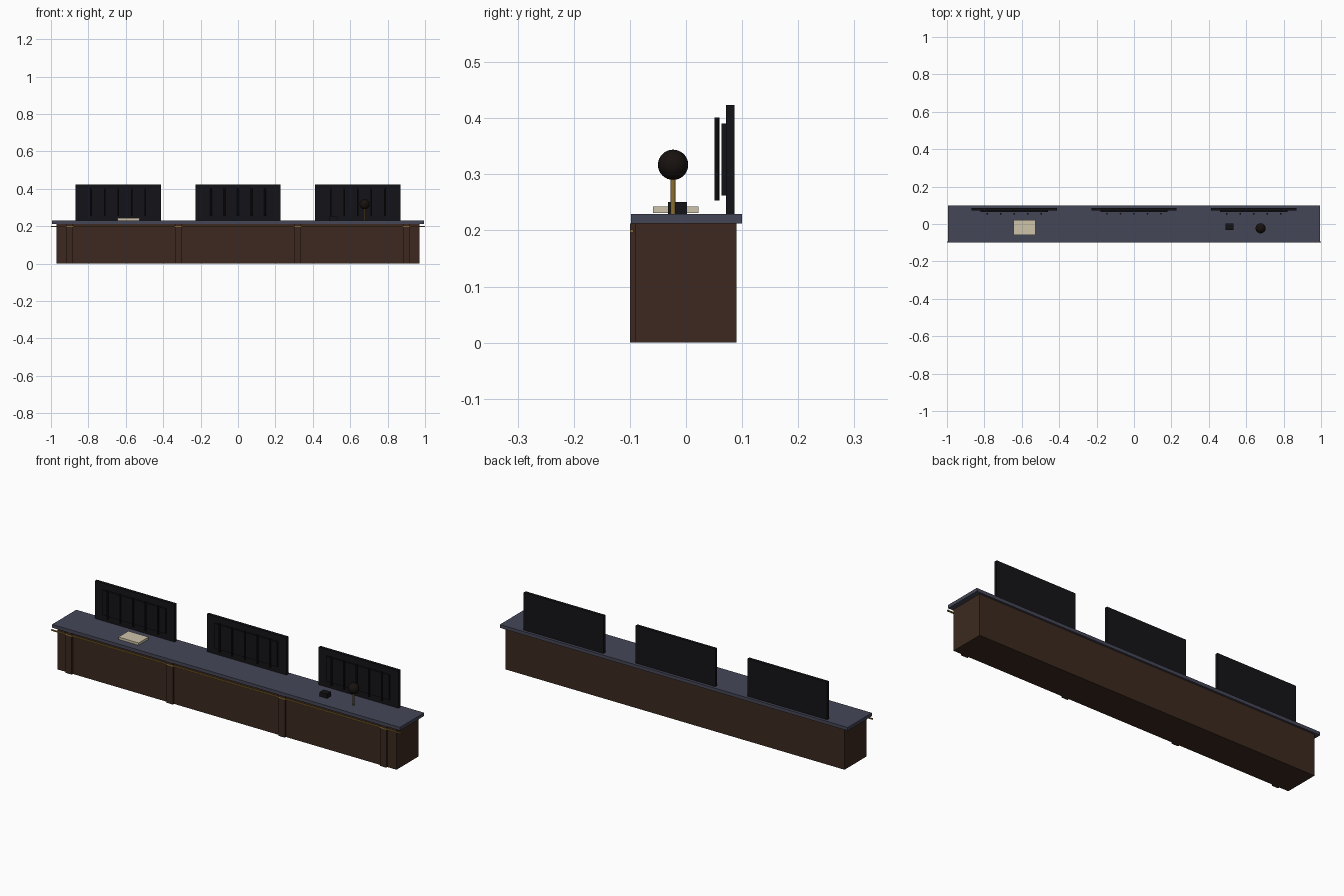
import bpy

if "Cube" in bpy.data.objects:
    bpy.data.objects.remove(bpy.data.objects["Cube"])


def material(name, rgb):
    m = bpy.data.materials.new(name)
    m.diffuse_color = (*rgb, 1)
    m.use_nodes = True
    m.node_tree.nodes["Principled BSDF"].inputs["Base Color"].default_value = m.diffuse_color
    return m


WOOD = material("dark_wood", (0.045, 0.022, 0.014))
STONE = material("slate_top", (0.060, 0.062, 0.095))
BLACK = material("black", (0.007, 0.007, 0.009))
BROWN = material("dark_brown", (0.009, 0.006, 0.005))
GOLD = material("brass", (0.26, 0.15, 0.03))
PAPER = material("paper", (0.62, 0.55, 0.40))


def finish(name, mat):
    ob = bpy.context.object
    ob.name = name
    ob.data.materials.append(mat)
    return ob


def box(name, x, y, z, mat):
    """Box from (min, max) ranges on each axis."""
    r = (x, y, z)
    bpy.ops.mesh.primitive_cube_add(size=1, location=[(a + b) / 2 for a, b in r])
    bpy.context.object.scale = [b - a for a, b in r]
    bpy.ops.object.transform_apply(location=False, rotation=False, scale=True)
    return finish(name, mat)


def rod(name, x, y, z, radius, mat, sides=16):
    bpy.ops.mesh.primitive_cylinder_add(vertices=sides, radius=radius, depth=z[1] - z[0],
                                        location=(x, y, (z[0] + z[1]) / 2))
    bpy.ops.object.shade_smooth_by_angle()
    return finish(name, mat)


# Counter body, top slab and brass rail
box("counter_body", (-0.97, 0.97), (-0.09, 0.09), (0, 0.212), WOOD)
box("counter_top", (-0.995, 0.995), (-0.098, 0.1), (0.212, 0.229), STONE)
box("brass_rail", (-1, 1), (-0.1, -0.094), (0.196, 0.202), GOLD)

# Front pilasters
for i, x in enumerate((-0.9, -0.32, 0.32, 0.9)):
    box(f"pilaster_{i}", (x - 0.018, x + 0.018), (-0.0995, -0.088), (0, 0.212), WOOD)

# Three upright panels with inset and vertical bars
for i, x in enumerate((-0.64, 0, 0.64)):
    box(f"panel_{i}", (x - 0.228, x + 0.228), (0.071, 0.086), (0.229, 0.424), BLACK)
    box(f"panel_inset_{i}", (x - 0.18, x + 0.18), (0.063, 0.071), (0.262, 0.391), BLACK)
    for k in range(5):
        rod(f"panel_bar_{i}_{k}", x + (k - 2) * 0.072, 0.055, (0.253, 0.401), 0.0045, BLACK, 8)

# Desk items: book, small block, microphone
box("book", (-0.643, -0.527), (-0.059, 0.022), (0.231, 0.243), PAPER)
box("small_block", (0.489, 0.532), (-0.032, 0.002), (0.229, 0.251), BLACK)
rod("microphone_stem", 0.677, -0.023, (0.229, 0.3), 0.0045, GOLD)
bpy.ops.mesh.primitive_uv_sphere_add(segments=32, ring_count=16, radius=0.027,
                                     location=(0.677, -0.023, 0.317))
bpy.ops.object.shade_smooth()
finish("microphone_head", BROWN)
